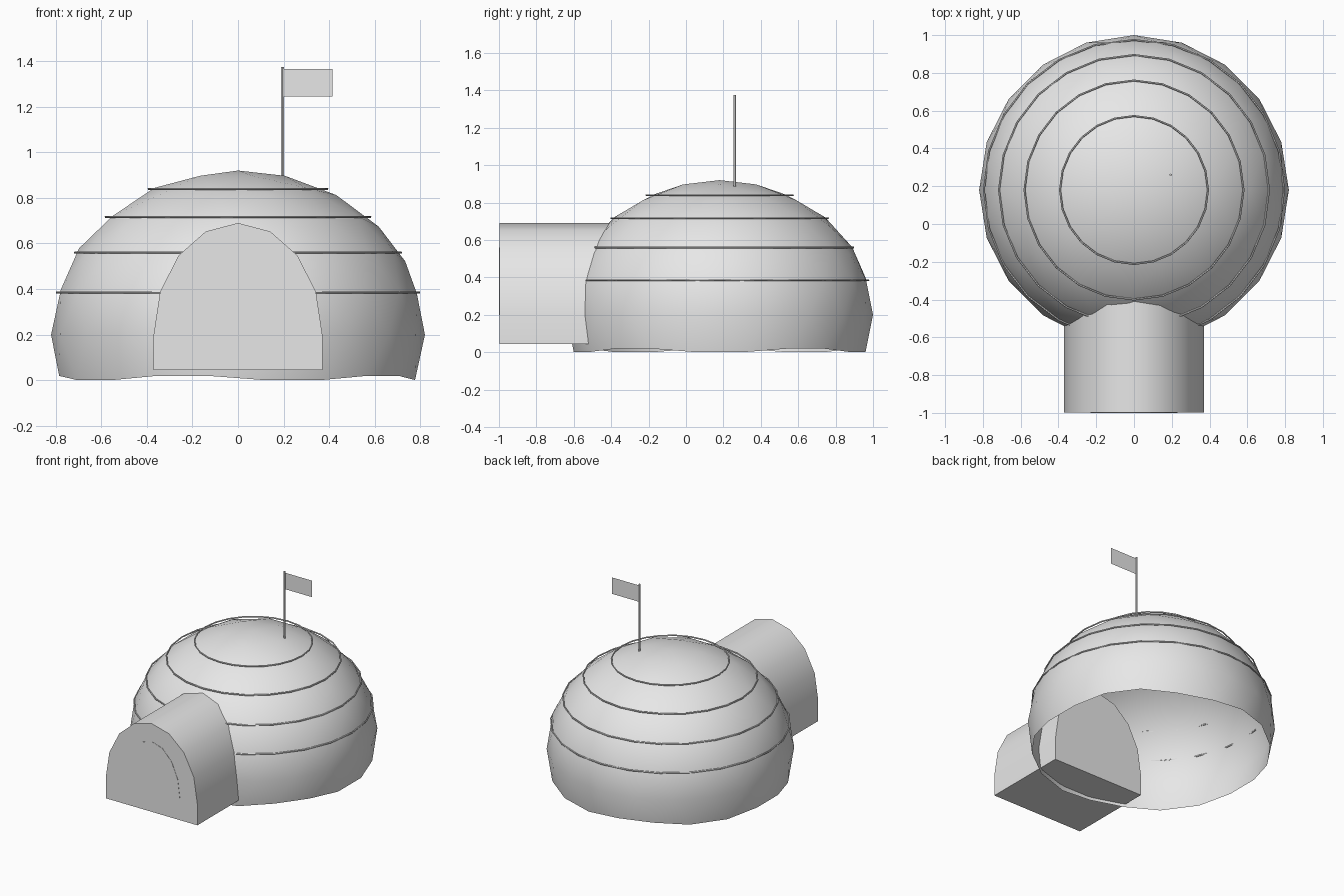
import bpy
import bmesh
import math
from mathutils import Matrix, Vector

cube = bpy.data.objects.get("Cube")
if cube:
    bpy.data.objects.remove(cube, do_unlink=True)

# One plain grey for everything
GREY = (0.8, 0.8, 0.8, 1)
grey = bpy.data.materials.new("plain_grey")
grey.use_nodes = True
grey.diffuse_color = GREY
grey.node_tree.nodes["Principled BSDF"].inputs["Base Color"].default_value = GREY

CENTRE = Vector((0, 0.18, 0.2))     # centre of the dome
RADIUS, HEIGHT = 0.82, 0.72
POLE = Vector((0.195, 0.26, 0))


def finish(bm, name, smooth=True):
    """Turn a bmesh into a named object with the grey material."""
    mesh = bpy.data.meshes.new(name)
    bm.to_mesh(mesh)
    bm.free()
    mesh.materials.append(grey)
    obj = bpy.data.objects.new(name, mesh)
    bpy.context.collection.objects.link(obj)
    if smooth:
        bpy.ops.object.select_all(action='DESELECT')
        obj.select_set(True)
        bpy.context.view_layer.objects.active = obj
        bpy.ops.object.shade_smooth_by_angle(angle=math.radians(35))
    return obj


def arch(name, half_width, rise, spring, floor, y0, y1, smooth=True):
    """Solid arch: a half ellipse above the spring line, extruded along y."""
    points = [(half_width * math.cos(math.pi * i / 8),
               spring + rise * math.sin(math.pi * i / 8)) for i in range(9)]
    if floor < spring:
        points += [(-half_width, floor), (half_width, floor)]
    bm = bmesh.new()
    face = bm.faces.new([bm.verts.new((x, y0, z)) for x, z in points])
    out = bmesh.ops.extrude_face_region(bm, geom=[face], use_keep_orig=True)
    moved = [v for v in out["geom"] if isinstance(v, bmesh.types.BMVert)]
    bmesh.ops.translate(bm, verts=moved, vec=(0, y1 - y0, 0))
    bmesh.ops.recalc_face_normals(bm, faces=bm.faces)
    return finish(bm, name, smooth)


# Dome: squashed icosphere, open below its first row under the equator
bm = bmesh.new()
bmesh.ops.create_icosphere(bm, subdivisions=3, radius=1)
bmesh.ops.delete(bm, geom=[v for v in bm.verts if v.co.z < -0.3], context='VERTS')
bmesh.ops.scale(bm, vec=(RADIUS, RADIUS, HEIGHT), verts=bm.verts)
bmesh.ops.translate(bm, vec=CENTRE, verts=bm.verts)
finish(bm, "dome")

# Thin rings marking the courses of blocks
for i, (z, radius) in enumerate([(0.385, 0.8), (0.56, 0.72), (0.717, 0.585), (0.84, 0.397)]):
    bpy.ops.mesh.primitive_torus_add(
        location=(0, CENTRE.y, z), major_radius=radius - 0.005, minor_radius=0.005,
        major_segments=24, minor_segments=6)
    ring = bpy.context.object
    ring.name = f"course_ring_{i + 1}"
    ring.data.materials.append(grey)
    bpy.ops.object.shade_smooth_by_angle(angle=math.radians(35))

# Entrance tunnel and its door plate
arch("entrance_tunnel", 0.37, 0.49, 0.2, 0.045, -0.998, -0.37)
arch("door_plate", 0.23, 0.36, 0.2, 0.2, -1.0, -0.995, smooth=False)

# Flag pole
bm = bmesh.new()
bmesh.ops.create_cone(bm, cap_ends=True, segments=6, radius1=0.007, radius2=0.007,
                      depth=0.49, matrix=Matrix.Translation(POLE + Vector((0, 0, 1.13))))
finish(bm, "flag_pole", smooth=False)

# Flag: a single flat sheet
bm = bmesh.new()
bmesh.ops.create_grid(bm, x_segments=1, y_segments=1, size=0.5)
bmesh.ops.scale(bm, vec=(0.22, 0.12, 1), verts=bm.verts)
bmesh.ops.rotate(bm, matrix=Matrix.Rotation(math.pi / 2, 3, 'X'), verts=bm.verts)
bmesh.ops.translate(bm, vec=POLE + Vector((0.11, 0, 1.305)), verts=bm.verts)
finish(bm, "flag", smooth=False)
